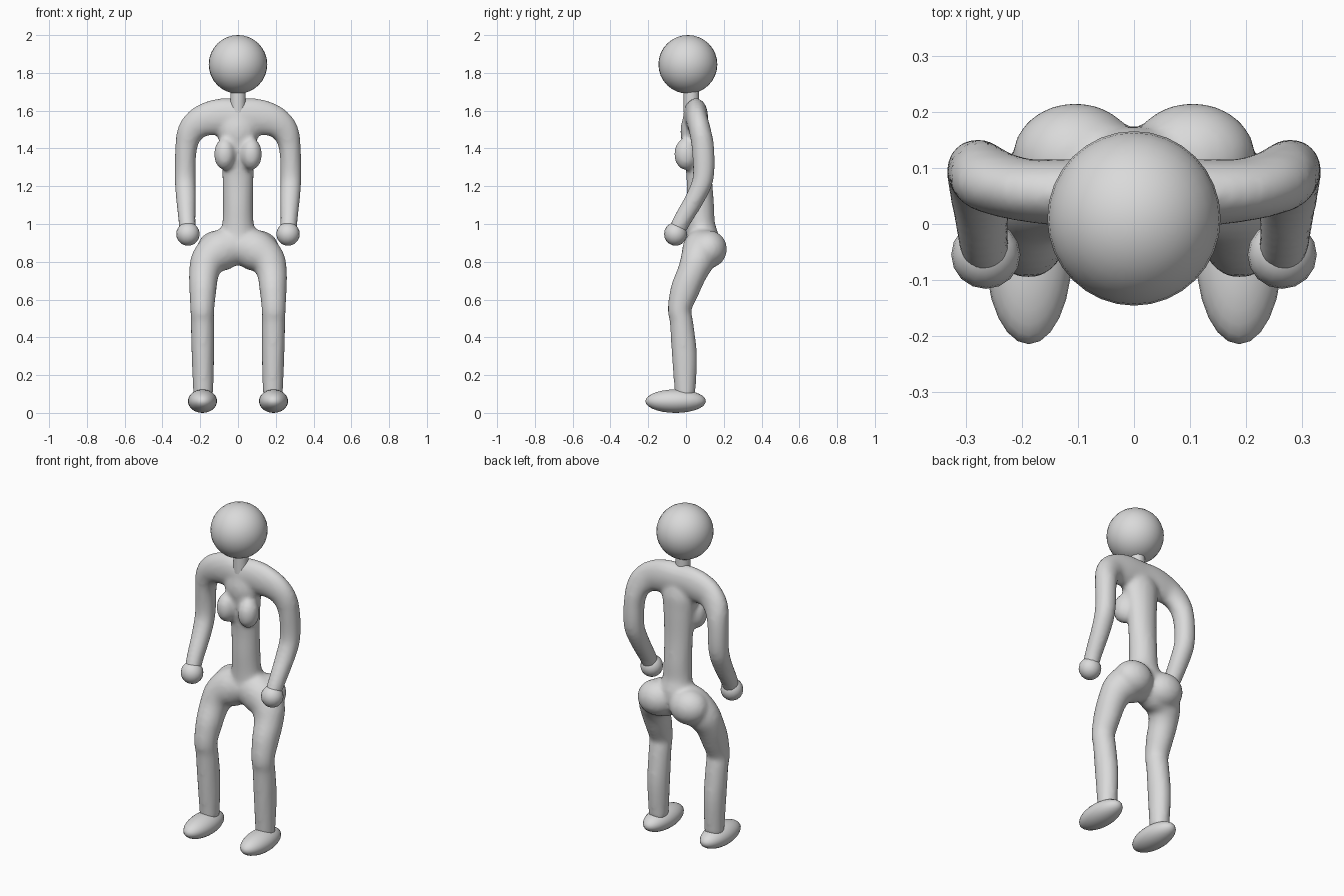
import bpy, bmesh, math
from mathutils import Vector, Matrix

if "Cube" in bpy.data.objects:
    bpy.data.objects.remove(bpy.data.objects["Cube"])

grey = bpy.data.materials.new("light grey")
grey.diffuse_color = (0.7, 0.7, 0.7, 1)
grey.use_nodes = True
grey.node_tree.nodes["Principled BSDF"].inputs["Base Color"].default_value = grey.diffuse_color


def finish(name, bm):
    bmesh.ops.recalc_face_normals(bm, faces=bm.faces[:])
    mesh = bpy.data.meshes.new(name)
    bm.to_mesh(mesh)
    bm.free()
    mesh.materials.append(grey)
    for p in mesh.polygons:
        p.use_smooth = True
    ob = bpy.data.objects.new(name, mesh)
    bpy.context.collection.objects.link(ob)
    return ob


def ball(bm, centre, radii, u=24, v=16):
    m = Matrix.Translation(centre) @ Matrix.Diagonal((*radii, 1))
    bmesh.ops.create_uvsphere(bm, u_segments=u, v_segments=v, radius=1, matrix=m)


def spline(pts, steps=4):
    """Smooth a list of (x, y, z, depth radius, side radius)."""
    p = [Vector(q) for q in pts]
    p = [p[0] * 2 - p[1]] + p + [p[-1] * 2 - p[-2]]
    out = []
    for i in range(1, len(p) - 2):
        a, b, c, d = p[i - 1:i + 3]
        for s in range(steps):
            t = s / steps
            out.append(0.5 * (2 * b + (c - a) * t + (2 * a - 5 * b + 4 * c - d) * t * t
                              + (3 * b - a - 3 * c + d) * t ** 3))
    return out + [p[-2]]


def limb(bm, pts, mirror=1, sides=20):
    """Loft elliptical rings along a path."""
    path = spline(pts)
    rings = []
    for i, q in enumerate(path):
        c = Vector(q[:3])
        t = Vector(path[min(i + 1, len(path) - 1)][:3]) - Vector(path[max(i - 1, 0)][:3])
        t.normalize()
        depth = Vector((0, 1, 0))
        depth = (depth - t * depth.dot(t)).normalized()
        side = t.cross(depth)
        ring = []
        for k in range(sides):
            a = 2 * math.pi * k / sides
            v = c + depth * q[3] * math.cos(a) + side * q[4] * math.sin(a)
            ring.append(bm.verts.new((v.x * mirror, v.y, v.z)))
        rings.append(ring)
    for r0, r1 in zip(rings, rings[1:]):
        for k in range(sides):
            n = (k + 1) % sides
            bm.faces.new((r0[k], r0[n], r1[n], r1[k]))
    bm.faces.new(rings[0])
    bm.faces.new(rings[-1])


torso = [(0, .045, 1.61, .05, .09), (0, .05, 1.5, .08, .11), (0, .06, 1.4, .075, .095),
         (0, .07, 1.25, .068, .083), (0, .076, 1.1, .073, .08), (0, .08, 1.0, .074, .084),
         (0, .09, .92, .085, .1), (0, .09, .84, .07, .06)]
arm = [(0, .05, 1.575, .065, .09), (.1, .055, 1.567, .062, .097), (.19, .06, 1.545, .057, .085),
       (.25, .075, 1.49, .058, .072), (.275, .09, 1.4, .06, .058), (.28, .092, 1.25, .056, .056),
       (.276, .055, 1.15, .052, .054), (.27, -.02, 1.02, .048, .046), (.265, -.05, .96, .046, .044)]
leg = [(0, .08, .885, .085, .095), (.09, .08, .86, .1, .11), (.155, .062, .81, .092, .095),
       (.18, .032, .74, .08, .08), (.186, -.006, .65, .077, .072), (.189, -.034, .55, .063, .064),
       (.188, -.024, .48, .062, .062), (.186, -.008, .3, .067, .06), (.184, -.005, .09, .054, .053)]

# Body: trunk, limbs, bust and seat fused into one skin
bm = bmesh.new()
limb(bm, torso)
for s in (1, -1):
    limb(bm, arm, s)
    limb(bm, leg, s)
    ball(bm, (.07 * s, .0, 1.37), (.057, .063, .085))
    ball(bm, (.105 * s, .12, .867), (.113, .097, .1))
body = finish("body", bm)
fuse = body.modifiers.new("fuse", 'REMESH')
fuse.mode = 'VOXEL'
fuse.voxel_size = 0.013
fuse.use_smooth_shade = True
soften = body.modifiers.new("soften", 'SMOOTH')
soften.factor = 0.5
soften.iterations = 6

# Head
bm = bmesh.new()
ball(bm, (0, .01, 1.845), (.155, .156, .155), 32, 16)
finish("head", bm)

# Neck
bm = bmesh.new()
bmesh.ops.create_cone(bm, cap_ends=True, segments=20, radius1=.041, radius2=.041, depth=.16,
                      matrix=Matrix.Translation((0, .028, 1.67)))
neck = finish("neck", bm)
for p in neck.data.polygons:
    p.use_smooth = len(p.vertices) == 4

# Hands and feet
for s, label in ((1, "left"), (-1, "right")):
    bm = bmesh.new()
    ball(bm, (.265 * s, -.055, .947), (.062, .061, .062), 16, 10)
    finish(label + "_hand", bm)
    bm = bmesh.new()
    ball(bm, (.188 * s, -.055, .062), (.077, .16, .062), 24, 14)
    finish(label + "_foot", bm)
